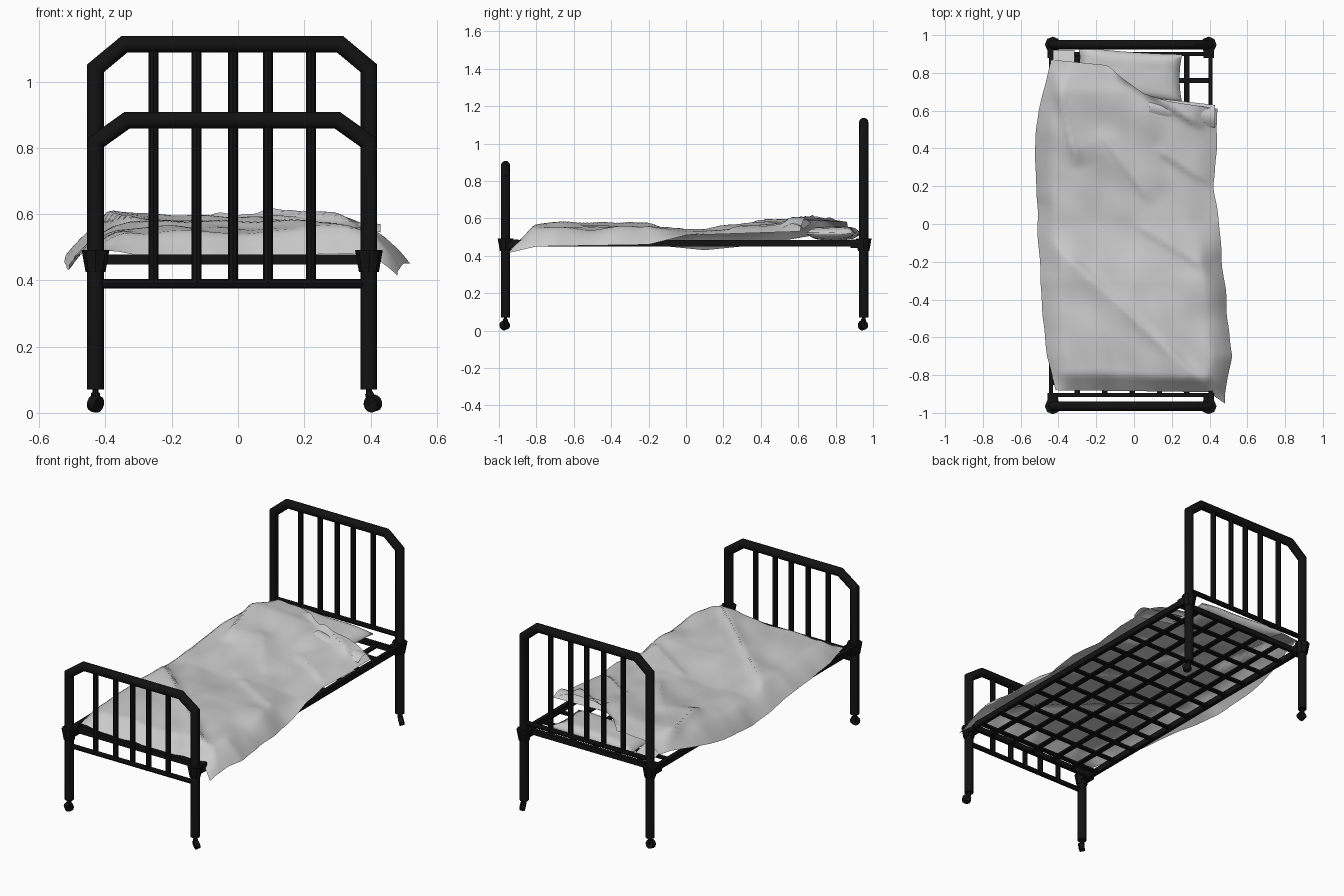
import bpy, bmesh, math, random
from mathutils import Vector, noise

random.seed(4)
cube = bpy.data.objects.get("Cube")
if cube:
    bpy.data.objects.remove(cube, do_unlink=True)


def make_material(name, rgb):
    mat = bpy.data.materials.new(name)
    mat.use_nodes = True
    mat.diffuse_color = (*rgb, 1)
    mat.node_tree.nodes["Principled BSDF"].inputs["Base Color"].default_value = (*rgb, 1)
    return mat


iron = make_material("black iron", (0.006, 0.006, 0.006))
linen = make_material("pale linen", (0.6, 0.6, 0.6))


def add_mesh(name, bm, mat, angle=35):
    mesh = bpy.data.meshes.new(name)
    bmesh.ops.recalc_face_normals(bm, faces=bm.faces)
    bm.to_mesh(mesh)
    bm.free()
    mesh.materials.append(mat)
    obj = bpy.data.objects.new(name, mesh)
    bpy.context.collection.objects.link(obj)
    bpy.ops.object.select_all(action='DESELECT')
    obj.select_set(True)
    bpy.context.view_layer.objects.active = obj
    bpy.ops.object.shade_smooth_by_angle(angle=math.radians(angle))
    return obj


def rod(name, start, end, r1, r2=None, sides=8):
    """Solid round bar or cone between two points."""
    a, b = Vector(start), Vector(end)
    bm = bmesh.new()
    bmesh.ops.create_cone(bm, cap_ends=True, segments=sides, radius1=r1,
                          radius2=r1 if r2 is None else r2, depth=(b - a).length)
    bmesh.ops.rotate(bm, verts=bm.verts, matrix=(b - a).to_track_quat('Z', 'Y').to_matrix())
    bmesh.ops.translate(bm, verts=bm.verts, vec=(a + b) / 2)
    return add_mesh(name, bm, iron)


def box(name, centre, size):
    bm = bmesh.new()
    bmesh.ops.create_cube(bm, size=1)
    bmesh.ops.scale(bm, verts=bm.verts, vec=size)
    bmesh.ops.translate(bm, verts=bm.verts, vec=centre)
    return add_mesh(name, bm, iron)


def tube(name, points, radius):
    """Bent pipe: one ring per path point, mitred at the bends."""
    pts = [Vector(p) for p in points]
    bm, rings, sides = bmesh.new(), [], 12
    depth = Vector((0, 1, 0))
    for i, p in enumerate(pts):
        before = (p - pts[max(i - 1, 0)]).normalized()
        after = (pts[min(i + 1, len(pts) - 1)] - p).normalized()
        along = (before + after).normalized()
        across = along.cross(depth)
        stretch = 1 / max(along.dot(after if after.length else before), 0.5)
        rings.append([bm.verts.new(p + radius * (across * math.cos(t) * stretch + depth * math.sin(t)))
                      for t in (math.tau * k / sides for k in range(sides))])
    for r, s in zip(rings, rings[1:]):
        for k in range(sides):
            n = (k + 1) % sides
            bm.faces.new((r[k], r[n], s[n], s[k]))
    bm.faces.new(rings[0])
    bm.faces.new(rings[-1])
    return add_mesh(name, bm, iron)


LEFT, RIGHT, MID = 0.395, -0.43, -0.0175
BARS = (-0.255, -0.125, -0.015, 0.09, 0.22)


# Bent pipe end frames with their bars, joints and casters
def end_frame(name, y, top, shoulder, slope, rail_z, inward):
    tube(name + "_frame", [(RIGHT, y, 0.07), (RIGHT, y, shoulder), (RIGHT + slope, y, top),
                           (LEFT - slope, y, top), (LEFT, y, shoulder), (LEFT, y, 0.07)], 0.025)
    rod(name + "_lower_rail", (RIGHT, y, rail_z), (LEFT, y, rail_z), 0.014)
    for x in BARS:
        rod(name + "_bar", (x, y, rail_z), (x, y, top), 0.015)
    for x in (RIGHT, LEFT):
        rod(name + "_joint", (x, y, 0.425), (x, y, 0.492), 0.03, 0.042)
        box(name + "_rail_socket", (x, y + inward * 0.04, 0.465), (0.055, 0.06, 0.045))
        # Swivelling caster with a turned wheel
        turn = random.uniform(0, math.tau)
        side = Vector((math.cos(turn), math.sin(turn), 0.25)) * 0.013
        hub = Vector((x + (0.012 if x > 0 else 0), y - side.y * 0.5, 0.028))
        rod("caster_stem", (x, y, 0.075), (x, y, 0.04), 0.009)
        rod("caster_fork", (x, y, 0.06), hub, 0.013, 0.016)
        rod("caster_wheel", hub - side, hub + side, 0.025, sides=12)


end_frame("headboard", 0.95, 1.113, 1.04, 0.088, 0.53, -1)
end_frame("footboard", -0.965, 0.883, 0.815, 0.095, 0.39, 1)

# Base: side rails, cross rails and a lattice of slats
for x in (RIGHT - 0.01, LEFT + 0.01):
    box("side_rail", (x, -0.005, 0.468), (0.022, 1.88, 0.034))
for y in (-0.905, 0.9):
    box("cross_rail", (MID, y, 0.463), (LEFT - RIGHT, 0.022, 0.03))
for i in range(5):
    box("long_slat", (-0.3 + i * 0.145, 0, 0.46), (0.028, 1.8, 0.012))
for i in range(11):
    box("cross_slat", (MID, 0.76 - i * 0.16, 0.456), (LEFT - RIGHT, 0.026, 0.012))


def follow(points, t):
    """Piecewise linear lookup."""
    for (a, va), (b, vb) in zip(points, points[1:]):
        if t <= b:
            return va + (vb - va) * max(0, (t - a) / (b - a))
    return points[-1][1]


def fold(x, y, a, b, height, width):
    """Crease from a to b, steep on one side and soft on the other."""
    a, b, p = Vector(a), Vector(b), Vector((x, y))
    d = (b - a).normalized()
    along = (p - a).dot(d) / (b - a).length
    off = (p - a).cross(d) if hasattr(p, "cross") else 0
    fade = max(0, min(1, 6 * along, 6 * (1 - along)))
    return fade * height * (math.exp(-off / width) if off > 0 else math.exp(off * 6 / width))


left_edge = [(-0.9, 0.48), (-0.7, 0.52), (-0.5, 0.495), (0, 0.45), (0.2, 0.42), (0.4, 0.44), (0.6, 0.44)]
right_edge = [(-0.9, -0.41), (-0.7, -0.46), (-0.4, -0.49), (0, -0.51), (0.4, -0.525), (0.6, -0.505), (0.86, -0.44)]
head_edge = [(0, 0.87), (0.35, 0.84), (0.45, 0.77), (0.58, 0.69), (0.72, 0.65), (1, 0.61)]
foot_edge = [(0, -0.88), (0.5, -0.885), (0.9, -0.89), (1, -0.95)]
crown = [(-0.9, 0.545), (-0.6, 0.55), (-0.3, 0.555), (0, 0.53), (0.3, 0.55), (0.5, 0.57), (0.7, 0.59), (0.9, 0.57)]
left_hem = [(-0.95, 0.415), (-0.8, 0.45), (-0.2, 0.46), (0, 0.51), (0.6, 0.53)]
right_hem = [(-0.9, 0.49), (-0.3, 0.47), (0.1, 0.43), (0.4, 0.46), (0.8, 0.53)]
creases = [((-0.47, -0.06), (0.46, -0.92), 0.028, 0.12),
           ((-0.3, 0.3), (-0.44, 0.84), 0.03, 0.1),
           ((0.38, 0.5), (-0.14, 0.82), 0.03, 0.07),
           ((0.1, 0.1), (-0.2, 0.5), 0.012, 0.08),
           ((0.4, -0.25), (0, 0), 0.012, 0.09),
           ((0.42, 0.2), (0.1, 0.4), 0.014, 0.07)]


def blanket_point(u, v):
    foot = follow(foot_edge, u)
    y = foot + v * (follow(head_edge, u) - foot)
    x = follow(right_edge, y) * (1 - u) + follow(left_edge, y) * u
    x += 0.008 * noise.noise((u * 2, y * 7, 3))
    z = follow(crown, y)
    z += sum(fold(x, y, *c) for c in creases)
    z += 0.016 * noise.noise((x * 4 + y * 2, y * 4, 0)) + 0.008 * noise.noise((x * 9, y * 6 + x * 5, 5))
    # Hems sag at the sides and foot
    hem = left_hem if u > 0.5 else right_hem
    sag = max(0, 1 - min(u, 1 - u) / 0.12) ** 1.5
    z += sag * (follow(hem, y) - z)
    drop = max(0, 1 - v / 0.05)
    z -= drop * (1 - sag) * 0.07
    return x, y, max(z, 0.41)


def cloth(name, point, nu, nv):
    bm = bmesh.new()
    rows = [[bm.verts.new(point(i / nu, j / nv)) for i in range(nu + 1)] for j in range(nv + 1)]
    for r, s in zip(rows, rows[1:]):
        for i in range(nu):
            bm.faces.new((r[i], r[i + 1], s[i + 1], s[i]))
    return add_mesh(name, bm, linen, 60)


cloth("blanket", blanket_point, 50, 90)
# Loose sheet corner by the headboard, and the turned-back blanket flap
cloth("sheet_corner", lambda u, v: (-0.43 + 0.115 * u, 0.8 + 0.12 * v, 0.55 - 0.03 * v + 0.01 * u), 4, 4)
cloth("turned_flap", lambda u, v: (0.08 + 0.35 * u, 0.57 - 0.06 * u + v * (0.1 + 0.02 * u),
                                   0.575 - 0.03 * u + 0.025 * math.sin(v * math.pi)), 10, 6)

# Pillow: flattened cushion with pinched corners
bm = bmesh.new()
bmesh.ops.create_cube(bm, size=2)
bmesh.ops.subdivide_edges(bm, edges=bm.edges, cuts=11, use_grid_fill=True)
for vert in bm.verts:
    px, py, pz = vert.co
    puff = ((1 - px ** 4) * (1 - py ** 4)) ** 0.5
    x = -0.02 + 0.275 * px * (1 - 0.05 * (1 - py * py))
    y = 0.79 + 0.128 * py * (1 - 0.06 * (1 - px * px)) - 0.02 * px
    wrinkle = 0.006 * noise.noise((px * 2, py * 2, 1))
    vert.co = (x, y, 0.52 + pz * (0.004 + 0.032 * puff) + wrinkle)
add_mesh("pillow", bm, linen, 80)
